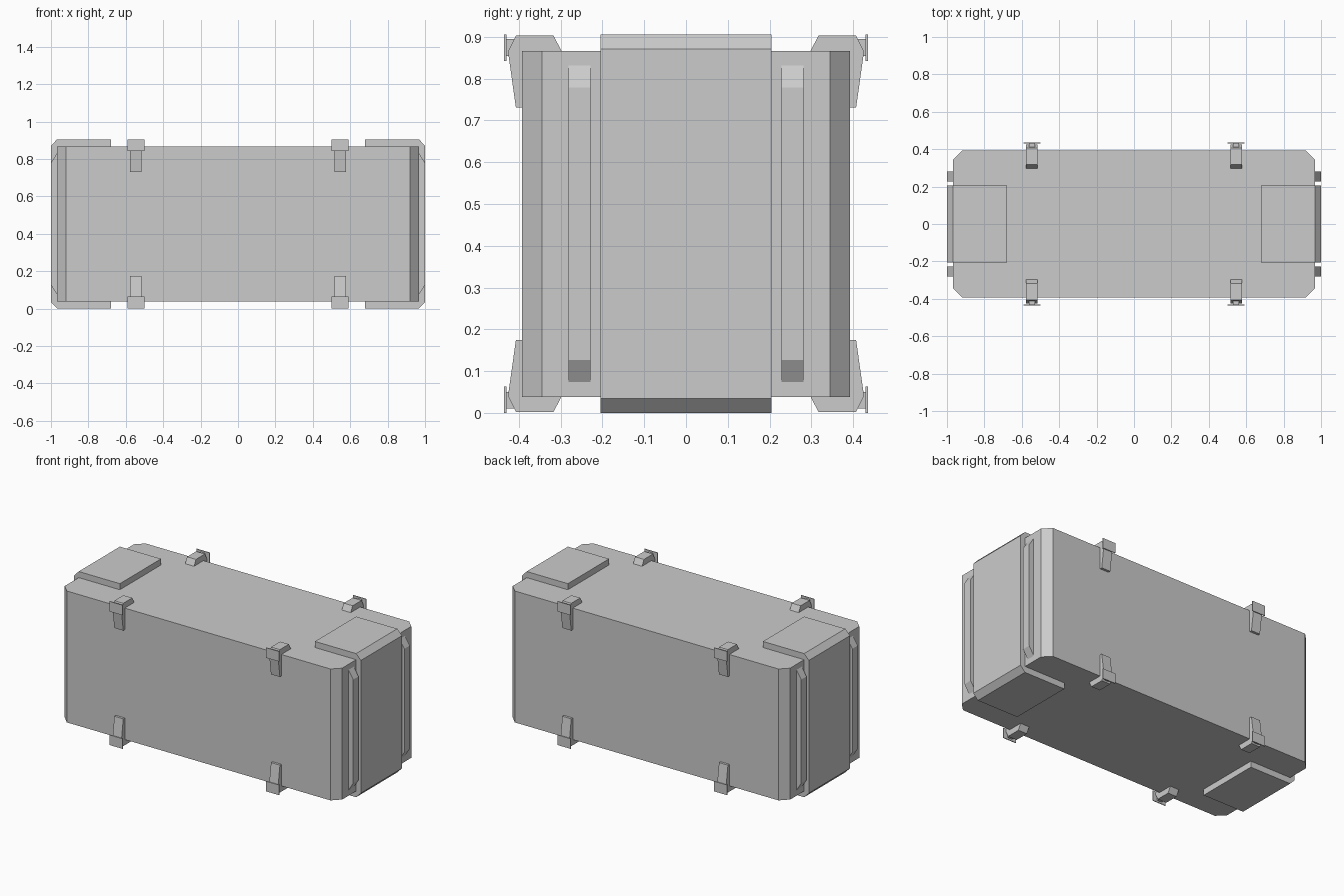
import bpy
import bmesh
from itertools import product
from mathutils import Vector

cube = bpy.data.objects.get("Cube")
if cube:
    bpy.data.objects.remove(cube, do_unlink=True)

GREY = (0.6, 0.6, 0.6, 1.0)
mat = bpy.data.materials.new("plain grey")
mat.use_nodes = True
mat.diffuse_color = GREY
mat.node_tree.nodes["Principled BSDF"].inputs["Base Color"].default_value = GREY

MID = 0.4525                        # height of the horizontal symmetry plane
BODY_X, BODY_Y, BODY_Z = 0.967, 0.392, 0.414
CHAMFER = 0.048


def prism(name, profile, axis, lo, hi, flip=(1, 1, 1)):
    """Extrude a 2D profile along an axis; flip mirrors it about the centre."""
    bm = bmesh.new()
    verts = []
    for a, b in profile:
        co = [a, b]
        co.insert(axis, lo)
        verts.append(bm.verts.new([c * f for c, f in zip(co, flip)]))
    face = bm.faces.new(verts)
    shift = Vector((0, 0, 0))
    shift[axis] = (hi - lo) * flip[axis]
    new = bmesh.ops.extrude_face_region(bm, geom=[face])["geom"]
    moved = [v for v in new if isinstance(v, bmesh.types.BMVert)]
    bmesh.ops.translate(bm, verts=moved, vec=shift)
    bmesh.ops.recalc_face_normals(bm, faces=bm.faces)
    mesh = bpy.data.meshes.new(name)
    bm.to_mesh(mesh)
    bm.free()
    mesh.materials.append(mat)
    obj = bpy.data.objects.new(name, mesh)
    obj.location.z = MID
    bpy.context.collection.objects.link(obj)
    return obj


def rect(a0, a1, b0, b1):
    return [(a0, b0), (a1, b0), (a1, b1), (a0, b1)]


# Container body with chamfered vertical corners
cx, cy = BODY_X - CHAMFER, BODY_Y - CHAMFER
body_outline = [(cx, -BODY_Y), (BODY_X, -cy), (BODY_X, cy), (cx, BODY_Y),
                (-cx, BODY_Y), (-BODY_X, cy), (-BODY_X, -cy), (-cx, -BODY_Y)]
prism("container_body", body_outline, 2, -BODY_Z, BODY_Z)

# C-shaped wrap around each end, seen from the side
upper = [(0.68, BODY_Z), (0.68, MID), (BODY_X, MID), (1.0, 0.418)]
inner = [(BODY_X, -BODY_Z), (BODY_X, BODY_Z)]
wrap = upper + [(x, -z) for x, z in reversed(upper)] + inner

# Raised rib with sloping ends
rib = [(BODY_X, 0.379), (1.0, 0.326), (1.0, -0.326), (BODY_X, -0.379)]

for sx, side in ((1, "left"), (-1, "right")):
    prism(f"end_wrap_{side}", wrap, 1, -0.205, 0.205, (sx, 1, 1))
    for sy, end in ((-1, "front"), (1, "back")):
        prism(f"end_rib_{side}_{end}", rib, 1, 0.228, 0.281, (sx, sy, 1))

# Clamps folded over the long edges, each with a stem and an outer plate
clamp = [(0.298, BODY_Z), (0.317, 0.45), (0.407, 0.45), (0.426, 0.412),
         (0.407, 0.278), (BODY_Y, 0.278), (BODY_Y, BODY_Z)]
for sx, sy, sz in product((1, -1), repeat=3):
    flip = (sx, sy, sz)
    label = "_".join(("left" if sx > 0 else "right",
                      "back" if sy > 0 else "front",
                      "top" if sz > 0 else "bottom"))
    prism(f"clamp_{label}", clamp, 0, 0.515, 0.577, flip)
    prism(f"clamp_stem_{label}", rect(0.408, 0.431, 0.402, 0.442),
          0, 0.53, 0.562, flip)
    prism(f"clamp_plate_{label}", rect(0.43, 0.435, 0.389, MID),
          0, 0.5, 0.592, flip)
